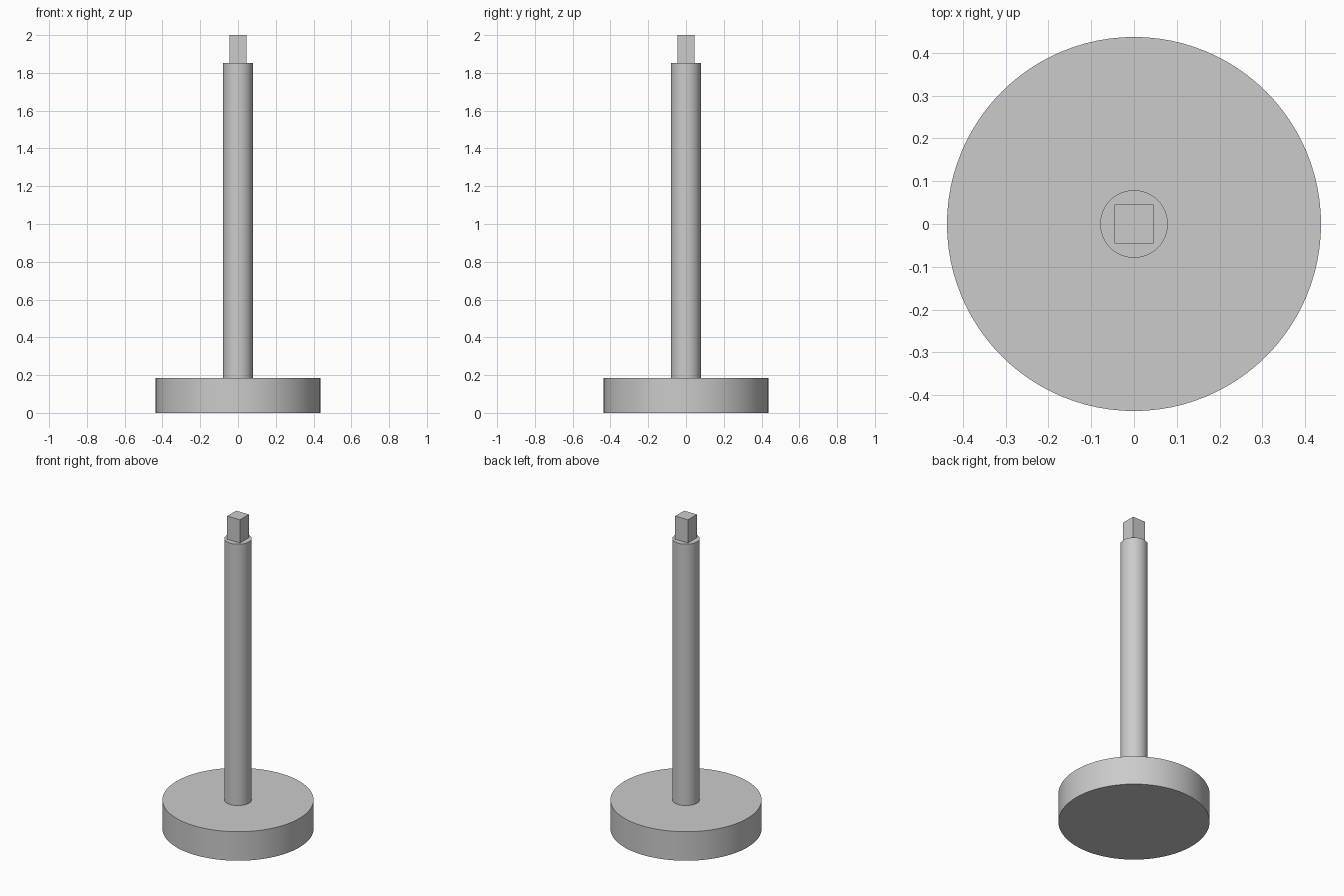
import bpy

cube = bpy.data.objects.get("Cube")
if cube:
    bpy.data.objects.remove(cube, do_unlink=True)

# One grey metal for the whole part
GREY = (0.6, 0.6, 0.6, 1.0)
metal = bpy.data.materials.new("grey_metal")
metal.use_nodes = True
metal.diffuse_color = GREY
metal.node_tree.nodes["Principled BSDF"].inputs["Base Color"].default_value = GREY


def finish(name):
    obj = bpy.context.object
    obj.name = name
    obj.data.materials.append(metal)
    return obj


def cylinder(name, radius, bottom, top, sides):
    bpy.ops.mesh.primitive_cylinder_add(
        vertices=sides, radius=radius, depth=top - bottom,
        location=(0, 0, (bottom + top) / 2))
    finish(name)
    bpy.ops.object.shade_smooth_by_angle()


BASE_TOP, SHAFT_TOP, TIP_TOP = 0.185, 1.852, 2.0

# Round foot and the shaft standing on it
cylinder("base_disc", 0.437, 0, BASE_TOP, 96)
cylinder("shaft", 0.079, BASE_TOP, SHAFT_TOP, 64)

# Square drive end on top of the shaft
bpy.ops.mesh.primitive_cube_add(size=1, location=(0, 0, (SHAFT_TOP + TIP_TOP) / 2))
tip = finish("square_tip")
tip.scale = (0.09, 0.09, TIP_TOP - SHAFT_TOP)
bpy.ops.object.transform_apply(location=False, rotation=False, scale=True)
